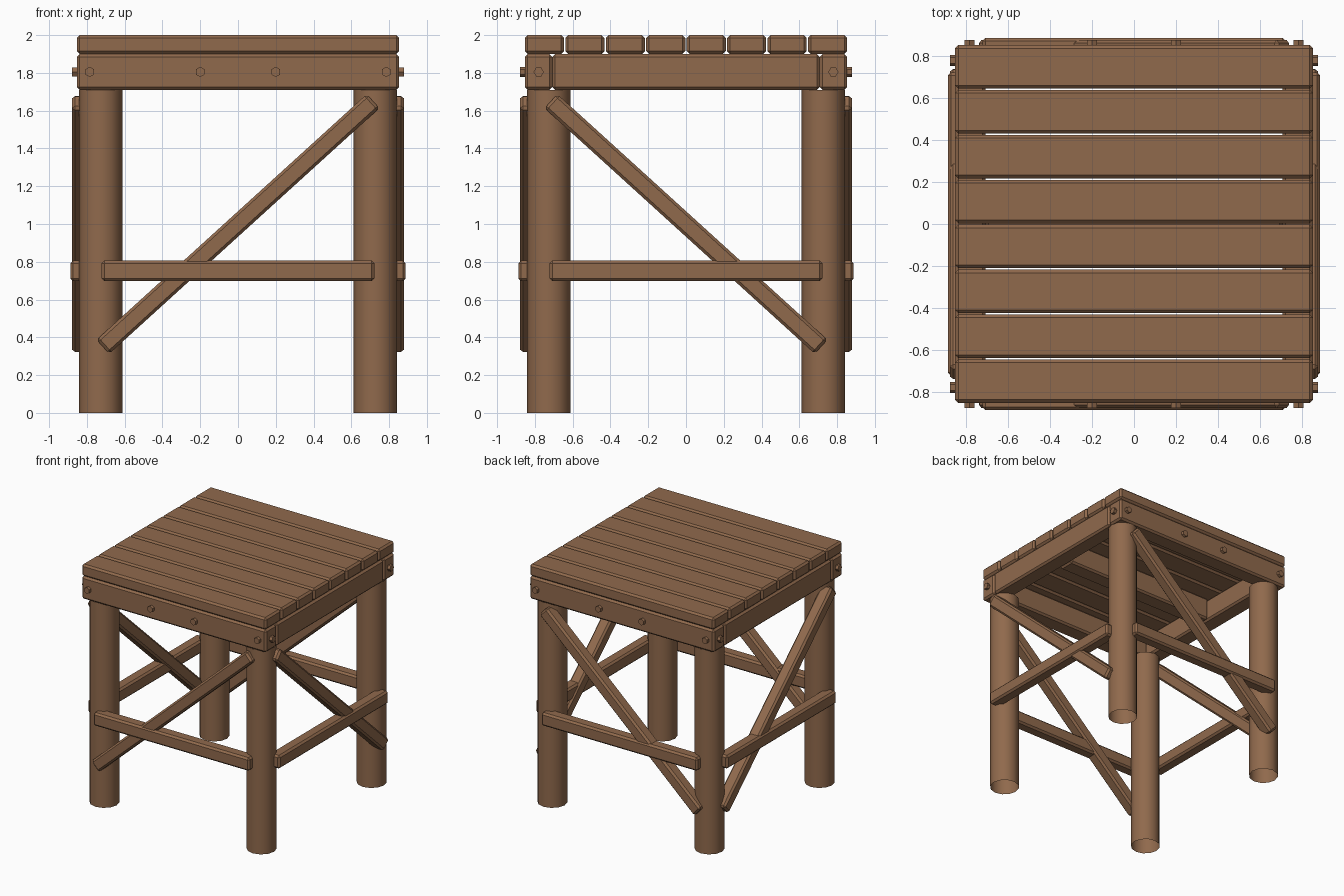
import bpy, bmesh, math
from mathutils import Matrix, Vector

if "Cube" in bpy.data.objects:
    bpy.data.objects.remove(bpy.data.objects["Cube"], do_unlink=True)

wood = bpy.data.materials.new("brown_wood")
wood.use_nodes = True
colour = (0.28, 0.143, 0.073, 1)
wood.diffuse_color = colour
wood.node_tree.nodes["Principled BSDF"].inputs["Base Color"].default_value = colour


def finish(name, bm, matrix, smooth=False):
    bmesh.ops.recalc_face_normals(bm, faces=bm.faces)
    for f in bm.faces:
        f.smooth = smooth
    mesh = bpy.data.meshes.new(name)
    bm.to_mesh(mesh)
    bm.free()
    mesh.materials.append(wood)
    obj = bpy.data.objects.new(name, mesh)
    obj.matrix_world = matrix
    bpy.context.collection.objects.link(obj)
    return obj


def timber(name, size, location, rotation=Matrix(), chamfer=0.015):
    """Chamfered length of wood."""
    bm = bmesh.new()
    bmesh.ops.create_cube(bm, size=1)
    bmesh.ops.scale(bm, vec=Vector(size), verts=bm.verts)
    bmesh.ops.bevel(bm, geom=bm.edges[:], offset=chamfer, segments=1,
                    affect='EDGES')
    return finish(name, bm, Matrix.Translation(location) @ rotation)


def cylinder(name, radius, depth, sides, matrix, capped, smooth):
    bm = bmesh.new()
    bmesh.ops.create_cone(bm, cap_ends=capped, segments=sides,
                          radius1=radius, radius2=radius, depth=depth)
    return finish(name, bm, matrix, smooth)


# Seat planks
HALF = 0.853
COUNT = 8
WIDTH = 0.207
pitch = (2 * HALF - WIDTH) / (COUNT - 1)
for i in range(COUNT):
    y = (i - (COUNT - 1) / 2) * pitch
    timber(f"plank_{i + 1}", (2 * HALF, WIDTH, 0.1), (0, y, 1.95))

# Frame under the planks
BEAM = 0.145
edge = HALF - BEAM / 2
inner = 2 * (HALF - BEAM)
Z = 1.805
timber("middle_beam", (inner, BEAM, 0.19), (0, 0, Z))

for side, end, flank in ((-1, "front", "right"), (1, "back", "left")):
    timber(f"{end}_beam", (2 * HALF, BEAM, 0.19), (0, side * edge, Z))
    timber(f"{flank}_beam", (BEAM, inner, 0.19), (side * edge, 0, Z))

    # Hexagonal bolt heads
    for x in (-0.785, -0.2, 0.2, 0.785):
        cylinder(f"{end}_bolt", 0.027, 0.05, 6,
                 Matrix.Translation((x, side * 0.853, 1.805))
                 @ Matrix.Rotation(math.pi / 2, 4, 'X'), True, False)
    for y in (-0.78, 0.78):
        cylinder(f"{flank}_bolt", 0.027, 0.05, 6,
                 Matrix.Translation((side * 0.853, y, 1.805))
                 @ Matrix.Rotation(math.pi / 2, 4, 'Y'), True, False)

    # Horizontal rails
    timber(f"{end}_rail", (1.445, 0.1, 0.11), (0, side * 0.838, 0.752))
    timber(f"{flank}_rail", (0.1, 1.445, 0.11), (side * 0.838, 0, 0.752))

    # Diagonal braces
    rise, run = 1.3, 1.43
    length, angle = math.hypot(rise, run), math.atan2(rise, run)
    timber(f"{end}_brace", (length, 0.1, 0.1), (0, side * 0.828, 1.0),
           Matrix.Rotation(-angle, 4, 'Y'))
    timber(f"{flank}_brace", (0.1, length, 0.1), (side * 0.828, 0, 1.0),
           Matrix.Rotation(-angle, 4, 'X'))

    # Round hollow-ended legs
    for x, leg_side in ((-0.727, "right"), (0.727, "left")):
        cylinder(f"{end}_{leg_side}_leg", 0.115, 1.71, 12,
                 Matrix.Translation((x, side * 0.727, 0.855)), False, True)
